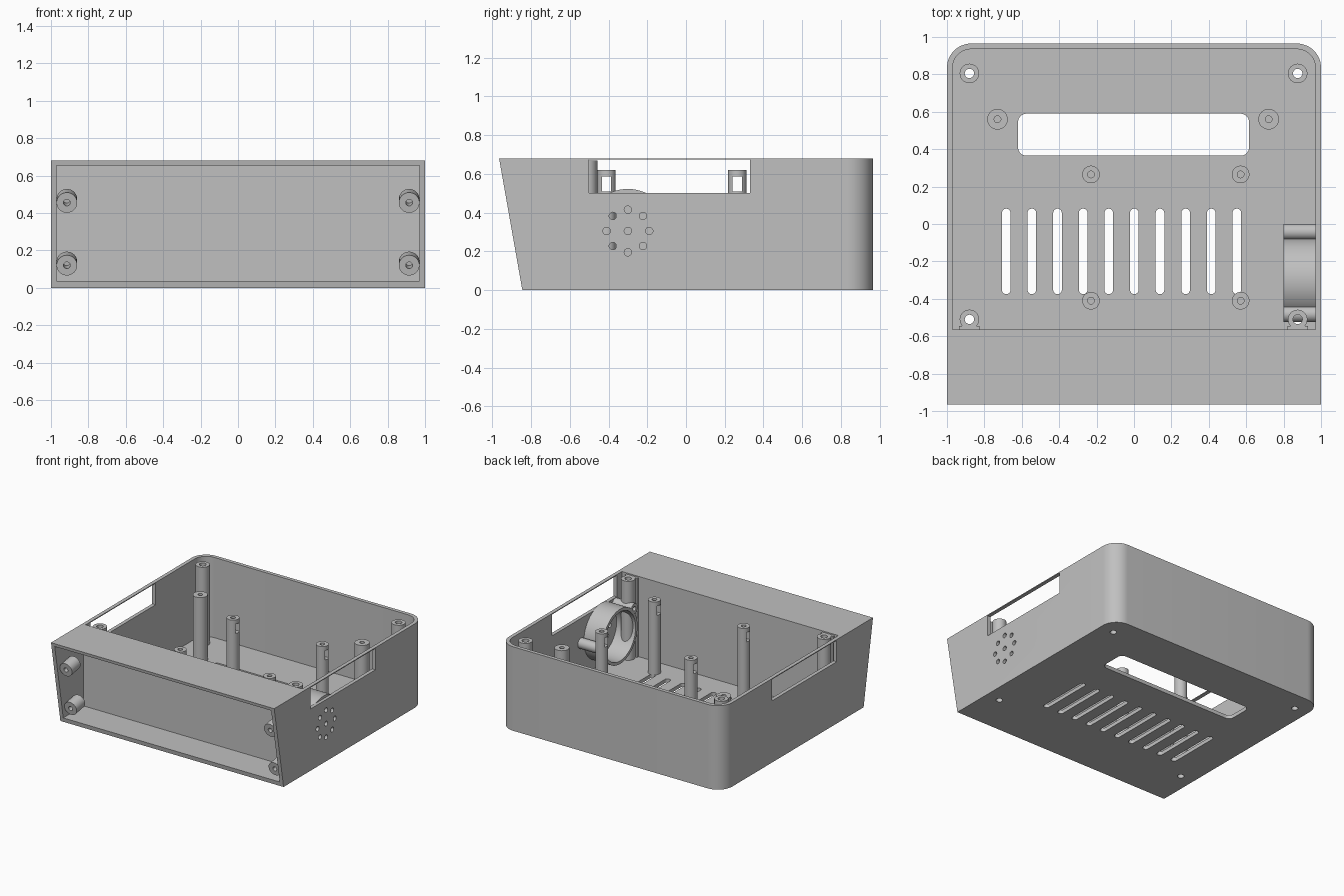
import bpy, bmesh
from math import sin, cos, pi, atan2
from mathutils import Vector, Matrix

if "Cube" in bpy.data.objects:
    bpy.data.objects.remove(bpy.data.objects["Cube"])

grey = bpy.data.materials.new("plain grey plastic")
grey.use_nodes = True
colour = (0.53, 0.53, 0.53, 1)
grey.diffuse_color = colour
grey.node_tree.nodes["Principled BSDF"].inputs["Base Color"].default_value = colour

H = 0.68          # height of the case
WALL = 0.03


def finish(bm, name):
    bmesh.ops.recalc_face_normals(bm, faces=bm.faces)
    mesh = bpy.data.meshes.new(name)
    bm.to_mesh(mesh)
    bm.free()
    mesh.materials.append(grey)
    ob = bpy.data.objects.new(name, mesh)
    bpy.context.collection.objects.link(ob)
    return ob


def activate(ob):
    bpy.ops.object.select_all(action='DESELECT')
    ob.select_set(True)
    bpy.context.view_layer.objects.active = ob


def smooth(ob):
    activate(ob)
    bpy.ops.object.shade_smooth_by_angle(angle=pi / 6)


def cut(ob, bm):
    """Subtract the solids in bm from ob."""
    cutter = finish(bm, "cutter")
    cutter.hide_render = True
    mod = ob.modifiers.new("cut", 'BOOLEAN')
    mod.operation, mod.solver, mod.object = 'DIFFERENCE', 'EXACT', cutter
    activate(ob)
    bpy.ops.object.modifier_apply(modifier=mod.name)
    bpy.data.objects.remove(cutter)


def prism(bm, outline, lo, hi, axis='z'):
    """Extrude an outline along z (outline in x, y) or along x (outline in y, z)."""
    def place(a, b, h):
        return (a, b, h) if axis == 'z' else (h, a, b)
    low = [bm.verts.new(place(a, b, lo)) for a, b in outline]
    top = [bm.verts.new(place(a, b, hi)) for a, b in outline]
    bm.faces.new(low[::-1])
    bm.faces.new(top)
    n = len(low)
    for i in range(n):
        j = (i + 1) % n
        bm.faces.new((low[i], low[j], top[j], top[i]))


def rounded(x0, x1, y0, y1, radii, seg=8):
    """Rectangle; radii run from the right back corner anticlockwise."""
    pts = []
    corners = ((x1, y1, -1, -1), (x0, y1, 1, -1), (x0, y0, 1, 1), (x1, y0, -1, 1))
    for k, ((x, y, sx, sy), r) in enumerate(zip(corners, radii)):
        if r == 0:
            pts.append((x, y))
            continue
        for i in range(seg + 1):
            a = (k + i / seg) * pi / 2
            pts.append((x + sx * r + r * cos(a), y + sy * r + r * sin(a)))
    return pts


def rect(x0, x1, y0, y1):
    return rounded(x0, x1, y0, y1, (0, 0, 0, 0))


def circle(cx, cy, r, n=24):
    return [(cx + r * cos(2 * pi * i / n), cy + r * sin(2 * pi * i / n)) for i in range(n)]


def tube(name, base, direction, length, outer, inner, depth=None, n=32):
    """Round post with a hole; depth None bores it right through."""
    profile = [(outer, 0), (outer, length), (inner, length),
               (inner, 0 if depth is None else length - depth)]
    bm = bmesh.new()
    rings = [[bm.verts.new((r * cos(2 * pi * i / n), r * sin(2 * pi * i / n), z))
              for i in range(n)] for r, z in profile]
    pairs = list(zip(rings, rings[1:]))
    if depth is None:
        pairs.append((rings[-1], rings[0]))
    else:
        bm.faces.new(rings[0])
        bm.faces.new(rings[-1])
    for a, b in pairs:
        for i in range(n):
            j = (i + 1) % n
            bm.faces.new((a[i], a[j], b[j], b[i]))
    turn = Vector(direction).to_track_quat('Z', 'Y').to_matrix().to_4x4()
    bm.transform(Matrix.Translation(base) @ turn)
    return finish(bm, name)


# Case body with rounded back corners and a sloping front
bm = bmesh.new()
prism(bm, rounded(-1, 1, -0.845, 0.965, (0.13, 0.13, 0, 0), 12), 0, H)
for v in bm.verts:
    if v.co.y < 0:
        v.co.y -= 0.12 * v.co.z / H
body = finish(bm, "case_body")

# Main compartment open at the top, shallow compartment open at the front
bm = bmesh.new()
inner = 1 - WALL
prism(bm, rounded(-inner, inner, -0.565, 0.935, (0.1, 0.1, 0, 0), 12), WALL, 1)
prism(bm, rect(-inner, inner, -1.2, -0.595), 0.035, 0.655)
cut(body, bm)

# Openings: side windows, floor slot, vents, screw holes, speaker grille
bm = bmesh.new()
corner_posts = [(x, y) for x in (-0.88, 0.875) for y in (-0.51, 0.805)]
for x in (-1, 1):
    prism(bm, rect(-0.5, 0.33, 0.5, 0.673), x - 0.05, x + 0.05, 'x')
prism(bm, rounded(-0.62, 0.615, 0.365, 0.59, [0.045] * 4), -0.1, 0.1)
for i in range(10):
    x = -0.683 + i * 0.137
    prism(bm, rounded(x - 0.023, x + 0.023, -0.375, 0.082, [0.0225] * 4), -0.1, 0.1)
for x, y in corner_posts:
    prism(bm, circle(x, y, 0.025, 32), -0.1, 0.1)
grille = [(-0.3, 0.305)]
grille += [(-0.3 + 0.11 * cos(k * pi / 4), 0.305 + 0.11 * sin(k * pi / 4)) for k in range(8)]
for y, z in grille:
    prism(bm, circle(y, z, 0.019), 0.9, 1.1, 'x')
cut(body, bm)
smooth(body)

# Corner screw posts, the front pair tied to the partition
for x, y in corner_posts:
    smooth(tube("corner_post", (x, y, WALL - 0.002), (0, 0, 1), 0.642, 0.052, 0.025))
    if y < 0:
        bm = bmesh.new()
        prism(bm, rect(x - 0.055, x + 0.055, -0.57, -0.545), WALL - 0.002, 0.67)
        finish(bm, "post_web")

# Board standoffs with a nut slot near the top
for x in (-0.23, 0.57):
    for y in (-0.41, 0.265):
        post = tube("board_standoff", (x, y, WALL - 0.002), (0, 0, 1), 0.592, 0.047, 0.018, 0.13)
        bm = bmesh.new()
        prism(bm, rect(y - 0.024, y + 0.024, 0.51, 0.585), x - 0.1, x + 0.1, 'x')
        cut(post, bm)
        smooth(post)

# Rear standoffs
for x in (-0.73, 0.72):
    smooth(tube("rear_standoff", (x, 0.56, WALL - 0.002), (0, 0, 1), 0.532, 0.055, 0.018, 0.15))

# Front panel bosses, square to the sloping face
slope = Vector((0, -H, -0.12)).normalized()
for x in (-0.915, 0.915):
    for z in (0.12, 0.455):
        tip = Vector((x, -0.815 - 0.12 * z / H, z))
        smooth(tube("panel_boss", tip - slope * 0.11, slope, 0.11, 0.055, 0.018, 0.09))

# Speaker ring with two screw ears on the inside of the side wall
smooth(tube("speaker_ring", (0.975, -0.3, 0.3), (-1, 0, 0), 0.175, 0.222, 0.198, None, 64))
for y, z in ((-0.042, 0.3), (-0.482, 0.455)):
    smooth(tube("speaker_ear", (0.975, y, z), (-1, 0, 0), 0.175, 0.042, 0.018, 0.12))
